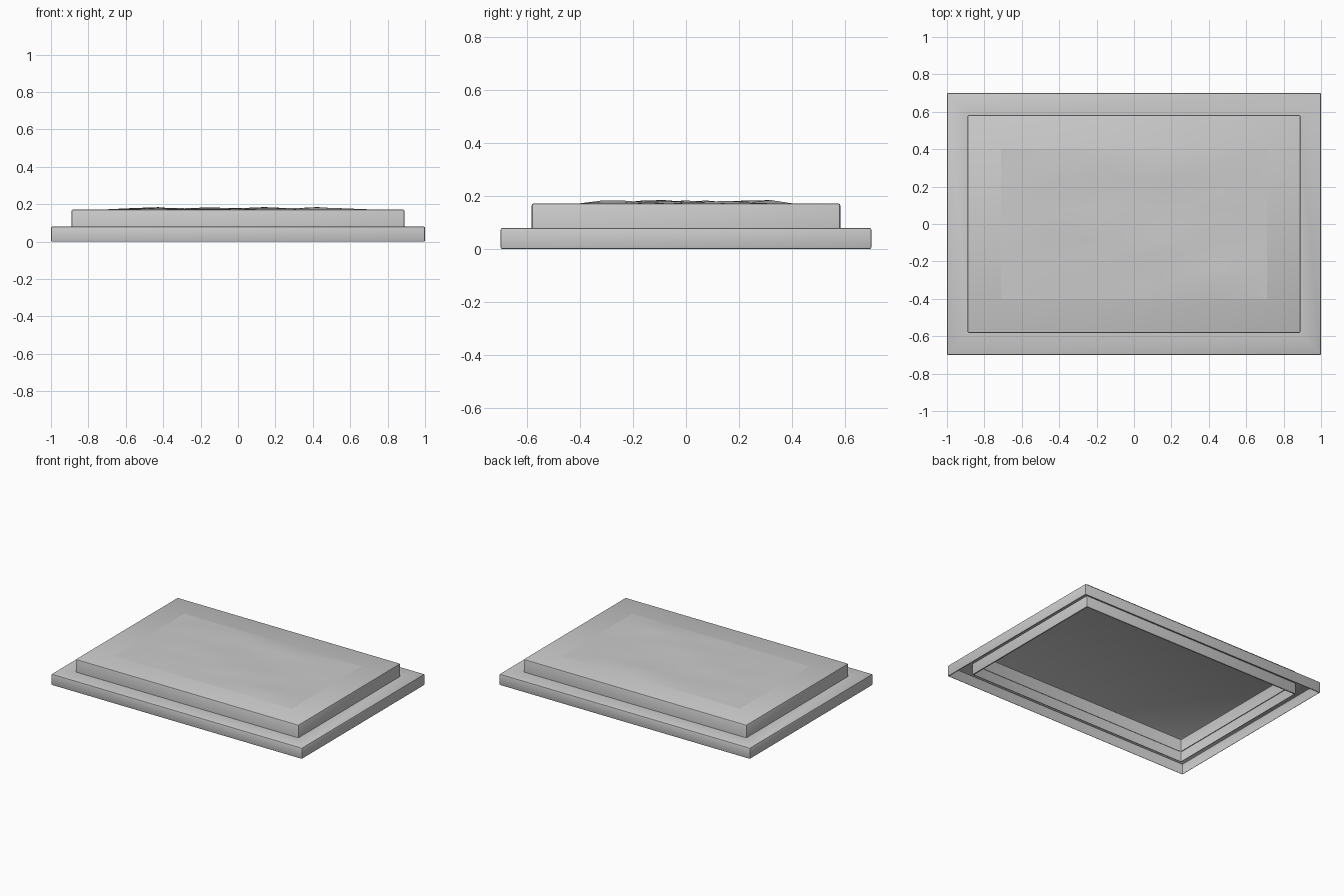
import bpy, bmesh, random

if "Cube" in bpy.data.objects:
    bpy.data.objects.remove(bpy.data.objects["Cube"])

random.seed(4)


def finish(bm, name):
    mesh = bpy.data.meshes.new(name)
    bm.to_mesh(mesh)
    bm.free()
    ob = bpy.data.objects.new(name, mesh)
    bpy.context.collection.objects.link(ob)
    return ob


def tray(name, hx, hy, top, bevel, hole=None):
    """Bevelled box standing on z = 0, open underneath, optional opening in the top."""
    bm = bmesh.new()
    bmesh.ops.create_cube(bm, size=1)
    for v in bm.verts:
        v.co = (v.co.x * 2 * hx, v.co.y * 2 * hy, (v.co.z + 0.5) * top)
    bmesh.ops.bevel(bm, geom=bm.edges[:], offset=bevel, segments=2,
                    profile=0.5, affect='EDGES')
    bm.normal_update()
    bottom = [f for f in bm.faces if f.normal.z < -0.99]
    bmesh.ops.delete(bm, geom=bottom, context='FACES')
    if hole:
        face = max(bm.faces, key=lambda f: f.calc_center_median().z + f.calc_area())
        bmesh.ops.inset_individual(bm, faces=[face], thickness=0.1)
        for v in face.verts:
            v.co.x = hole[0] if v.co.x > 0 else -hole[0]
            v.co.y = hole[1] if v.co.y > 0 else -hole[1]
        bmesh.ops.delete(bm, geom=[face], context='FACES')
    return finish(bm, name)


# stepped plinth: wide lower step around a taller hollow upper step
tray("lower_step", 1.0, 0.70, 0.08, 0.006, hole=(0.885, 0.58))
tray("upper_step", 0.89, 0.583, 0.172, 0.008)

# shallow uneven ground patch on the top, flat along its border
bm = bmesh.new()
bmesh.ops.create_grid(bm, x_segments=10, y_segments=10, size=1)
for v in bm.verts:
    inside = abs(v.co.x) < 0.99 and abs(v.co.y) < 0.99
    column = round((v.co.x + 1) * 5)
    high = 0.013 if column % 2 else 0.006
    if column in (1, 3, 5, 7, 9):
        high = 0.007
    elif inside:
        high = 0.013
    rise = random.uniform(0, high) if inside else 0
    v.co = (v.co.x * 0.71, v.co.y * 0.4, 0.1725 + rise)
finish(bm, "ground_relief")

# smooth shading with crisp corners
for ob in bpy.data.objects:
    ob.select_set(True)
    bpy.context.view_layer.objects.active = ob
bpy.ops.object.shade_smooth_by_angle(angle=0.52)
